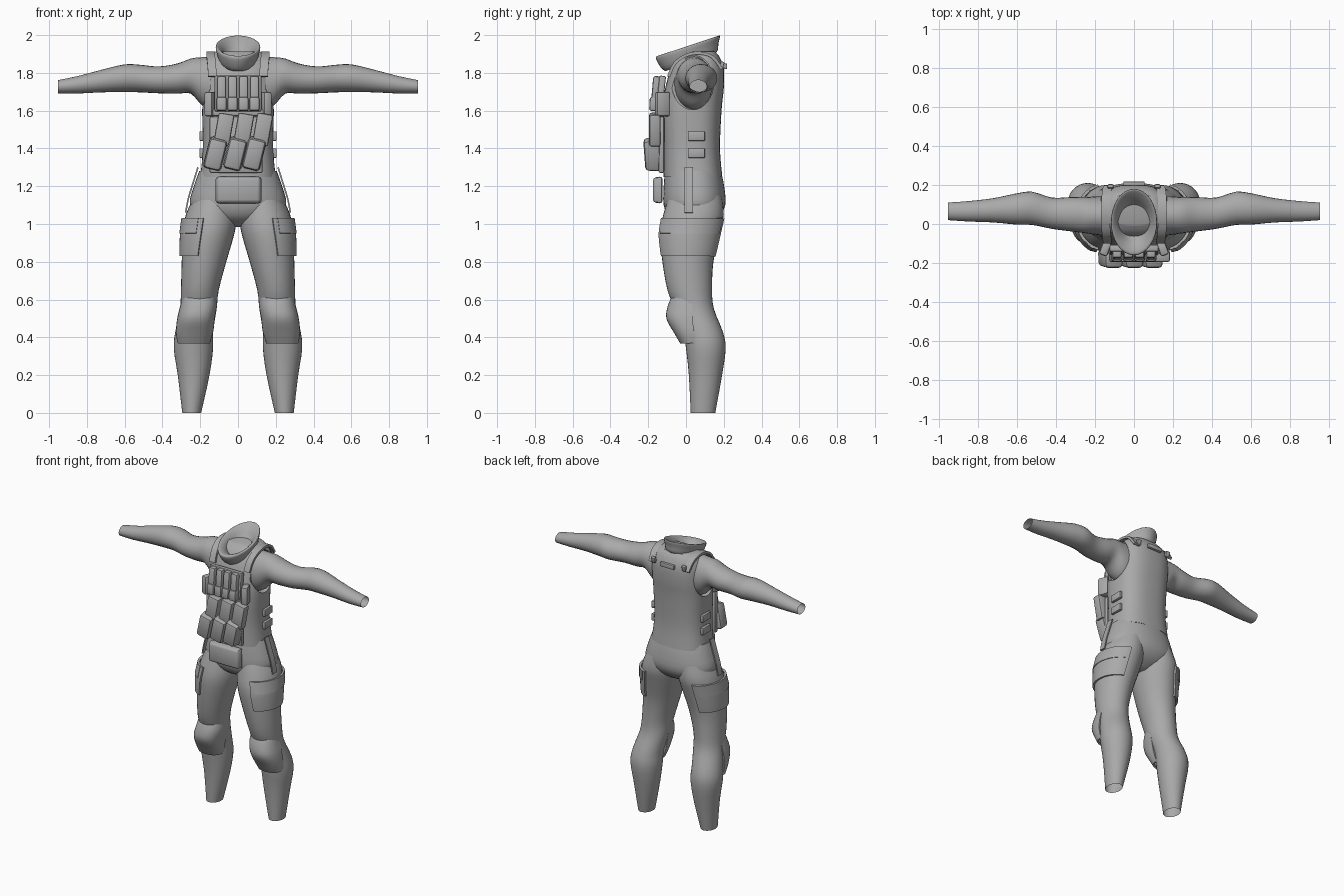
import bpy, bmesh, math
from mathutils import Matrix, Vector, Euler

if "Cube" in bpy.data.objects:
    bpy.data.objects.remove(bpy.data.objects["Cube"])

mat = bpy.data.materials.new("cloth_grey")
mat.diffuse_color = (0.4, 0.4, 0.4, 1)
mat.use_nodes = True
mat.node_tree.nodes["Principled BSDF"].inputs["Base Color"].default_value = mat.diffuse_color


def finish(name, bm, mirror=False, thick=0, angle=40):
    """Turn a bmesh into a shaded object, optionally thickened and mirrored."""
    bmesh.ops.recalc_face_normals(bm, faces=bm.faces)
    me = bpy.data.meshes.new(name)
    bm.to_mesh(me)
    bm.free()
    me.materials.append(mat)
    ob = bpy.data.objects.new(name, me)
    bpy.context.collection.objects.link(ob)
    bpy.ops.object.select_all(action='DESELECT')
    bpy.context.view_layer.objects.active = ob
    ob.select_set(True)
    if thick:
        m = ob.modifiers.new("thickness", 'SOLIDIFY')
        m.thickness = thick
        m.offset = 0
    if mirror:
        m = ob.modifiers.new("mirror", 'MIRROR')
        m.use_mirror_merge = False
    for m in list(ob.modifiers):
        bpy.ops.object.modifier_apply(modifier=m.name)
    bpy.ops.object.shade_smooth_by_angle(angle=math.radians(angle))
    return ob


def smooth_rows(rows, steps):
    """Catmull-Rom interpolation between the given cross-sections."""
    out = []
    for i in range(len(rows) - 1):
        a, b, c, d = (rows[max(0, min(len(rows) - 1, i + k))] for k in (-1, 0, 1, 2))
        for s in range(steps):
            t = s / steps
            out.append([0.5 * (2 * q + (r - p) * t + (2 * p - 5 * q + 4 * r - w) * t * t
                               + (3 * q - p - 3 * r + w) * t ** 3)
                        for p, q, r, w in zip(a, b, c, d)])
    return out + [list(rows[-1])]


def loft(name, rows, n=32, arc=(0, 360), axis='Z', power=2, tilt=0, caps=(), steps=3, **kw):
    """Rows are (position, centre 1, centre 2, radius 1, radius 2) along the axis."""
    bm = bmesh.new()
    full = arc[1] - arc[0] == 360
    rings = []
    for t, c1, c2, r1, r2 in smooth_rows(rows, steps):
        ring = []
        for i in range(n if full else n + 1):
            a = math.radians(arc[0] + (arc[1] - arc[0]) * i / n)
            ca, sa = math.cos(a), math.sin(a)
            u = c1 + r1 * math.copysign(abs(ca) ** (2 / power), ca)
            v = c2 + r2 * math.copysign(abs(sa) ** (2 / power), sa)
            ring.append(bm.verts.new((u, v, t + tilt * v) if axis == 'Z' else (t, u, v)))
        rings.append(ring)
    for lo, hi in zip(rings, rings[1:]):
        for i in range(n):
            j = (i + 1) % len(lo)
            bm.faces.new((lo[i], lo[j], hi[j], hi[i]))
    for k in caps:
        bm.faces.new(rings[k])
    return finish(name, bm, **kw)


def box(name, loc, size, rot=(0, 0, 0), bevel=0.01, taper=1, **kw):
    """Bevelled block; taper narrows the front face."""
    bm = bmesh.new()
    bmesh.ops.create_cube(bm, size=1)
    for v in bm.verts:
        k = taper if v.co.y < 0 else 1
        v.co = Vector((v.co.x * size[0] * k, v.co.y * size[1], v.co.z * size[2] * k))
    if bevel:
        bmesh.ops.bevel(bm, geom=bm.edges[:], offset=bevel, segments=2, profile=0.5, affect='EDGES')
    r = Euler([math.radians(a) for a in rot]).to_matrix().to_4x4()
    bm.transform(Matrix.Translation(loc) @ r)
    return finish(name, bm, **kw)


def ribbon(name, path, width, thick=0.012, **kw):
    """Strap through path points, widened along the given direction."""
    bm = bmesh.new()
    w = Vector(width) / 2
    pairs = [(bm.verts.new(Vector(p) - w), bm.verts.new(Vector(p) + w))
             for p in smooth_rows(path, 3)]
    for (a, b), (c, d) in zip(pairs, pairs[1:]):
        bm.faces.new((a, b, d, c))
    return finish(name, bm, thick=thick, **kw)


# Trousers: open-ended legs and a hip section
loft("trouser_leg", [
    (0.0, .245, .09, .05, .065), (.2, .235, .103, .084, .088), (.34, .236, .105, .104, .105),
    (.43, .232, .09, .1, .105), (.55, .21, .045, .097, .103), (.65, .202, .02, .1, .118),
    (.8, .18, .01, .118, .135), (.95, .155, .02, .136, .158), (1.05, .14, .04, .136, .16),
    (1.15, .12, .05, .11, .14)], mirror=True)
loft("trouser_hips", [
    (.985, 0, .04, .05, .05), (1.03, 0, .04, .19, .125), (1.1, 0, .045, .255, .163),
    (1.2, 0, .042, .234, .16), (1.28, 0, .037, .205, .148)], n=40, power=2.2, caps=(0, -1))

# Thigh pockets with flaps, side seams and knee pads
loft("thigh_pocket", [(.83, .178, .012, .126, .144), (.87, .172, .014, .132, .152),
                      (.95, .157, .02, .144, .165), (1.03, .145, .035, .146, .168)],
     arc=(-75, 75), n=20, mirror=True, thick=.012)
loft("thigh_pocket_flap", [(.95, .157, .02, .149, .17), (1.03, .145, .035, .15, .172)],
     arc=(-65, 65), n=20, mirror=True, thick=.01)
ribbon("side_seam", [(.277, .015, 1.06), (.264, .015, 1.13), (.24, .015, 1.21), (.212, .015, 1.3)],
       (0, .045, 0), .008, mirror=True)
loft("knee_pad", [(.37, .235, .04, .08, .065), (.43, .23, .03, .093, .09), (.5, .222, .02, .094, .118),
                  (.56, .21, .02, .092, .112), (.61, .205, .02, .084, .092)],
     arc=(175, 365), n=18, power=2.4, mirror=True, thick=.012)

# Vest with armholes
vest = loft("vest", [
    (1.25, 0, .037, .2, .155), (1.4, 0, .03, .186, .15), (1.6, 0, .03, .19, .158),
    (1.72, 0, .045, .19, .155), (1.82, 0, .06, .182, .14), (1.88, 0, .068, .16, .112),
    (1.912, 0, .075, .12, .08)], n=48, power=2.6, steps=4, caps=(0, -1))
hole = loft("armhole_cutter", [(.145, .035, 1.75, .112, .145), (.35, .035, 1.75, .112, .145)],
            axis='X', caps=(0, -1), steps=1, mirror=True)
hole.hide_render = True
bpy.ops.object.select_all(action='DESELECT')
bpy.context.view_layer.objects.active = vest
vest.select_set(True)
cut = vest.modifiers.new("armholes", 'BOOLEAN')
cut.operation, cut.object, cut.solver = 'DIFFERENCE', hole, 'EXACT'
bpy.ops.object.modifier_apply(modifier=cut.name)
bpy.ops.object.shade_smooth_by_angle(angle=math.radians(40))
bpy.data.objects.remove(hole)

# Sleeves, open at the wrists
loft("sleeve", [
    (.13, .04, 1.745, .103, .143), (.19, .043, 1.755, .099, .128), (.25, .045, 1.783, .092, .093),
    (.32, .05, 1.77, .088, .08), (.42, .055, 1.763, .08, .071), (.52, .08, 1.77, .085, .073),
    (.6, .077, 1.772, .08, .073), (.72, .07, 1.757, .062, .06), (.85, .065, 1.737, .052, .046),
    (.952, .065, 1.727, .045, .035)], axis='X', n=24, mirror=True)

# Slanted scarf collar, folded over into the neck
loft("collar", [
    (1.845, 0, .02, .085, .13), (1.865, 0, .02, .102, .148), (1.9, 0, .012, .112, .16),
    (1.933, 0, .01, .118, .17), (1.938, 0, .012, .108, .158), (1.915, 0, .015, .085, .12),
    (1.88, 0, .015, .068, .085), (1.85, 0, .015, .05, .045)], tilt=.33, caps=(-1,), angle=60)

# Shoulder straps, side buckles and the back handle
ribbon("shoulder_strap", [(.135, -.092, 1.78), (.14, -.06, 1.85), (.145, 0, 1.893), (.145, .07, 1.905),
                          (.143, .14, 1.885), (.135, .19, 1.82)], (.045, 0, 0), .016, mirror=True)
for z in (1.375, 1.465):
    box("side_buckle", (.193, .055, z), (.022, .09, .05), bevel=.005, mirror=True)
box("back_handle", (0, .207, 1.835), (.11, .022, .03), bevel=.006)
box("back_strap_end", (.12, .19, 1.84), (.03, .02, .04), (-15, 0, 0), .005, mirror=True)

# Upper chest rig: backing panel, small magazines, lower band
box("chest_panel", (0, -.133, 1.69), (.25, .035, .19), (-6, 0, 0), .008)
for i in range(4):
    x = -.087 + i * .058
    box("small_magazine", (x, -.155, 1.705), (.048, .05, .155), (-5, 0, 0), .012)
    box("small_pouch", (x, -.166, 1.635), (.054, .055, .075), (-3, 0, 0), .012)
box("rig_side_pouch", (.147, -.125, 1.635), (.045, .075, .13), (0, 0, 20), .012, mirror=True)
box("rig_band", (0, -.135, 1.59), (.31, .03, .035), bevel=.008)

# Lower rig: leaning large magazines in pouches
box("belly_panel", (-.01, -.13, 1.42), (.28, .03, .3), bevel=.01)
for x in (-.105, 0, .1):
    box("large_magazine", (x + .03, -.165, 1.5), (.085, .06, .17), (0, 10, 0), .012)
    box("large_pouch", (x - .015, -.178, 1.37), (.1, .085, .175), (4, 14, 0), .018, taper=.92)

# Hanging front flap pouch
box("front_flap", (.003, -.15, 1.18), (.25, .05, .145), bevel=.014, taper=.9)
